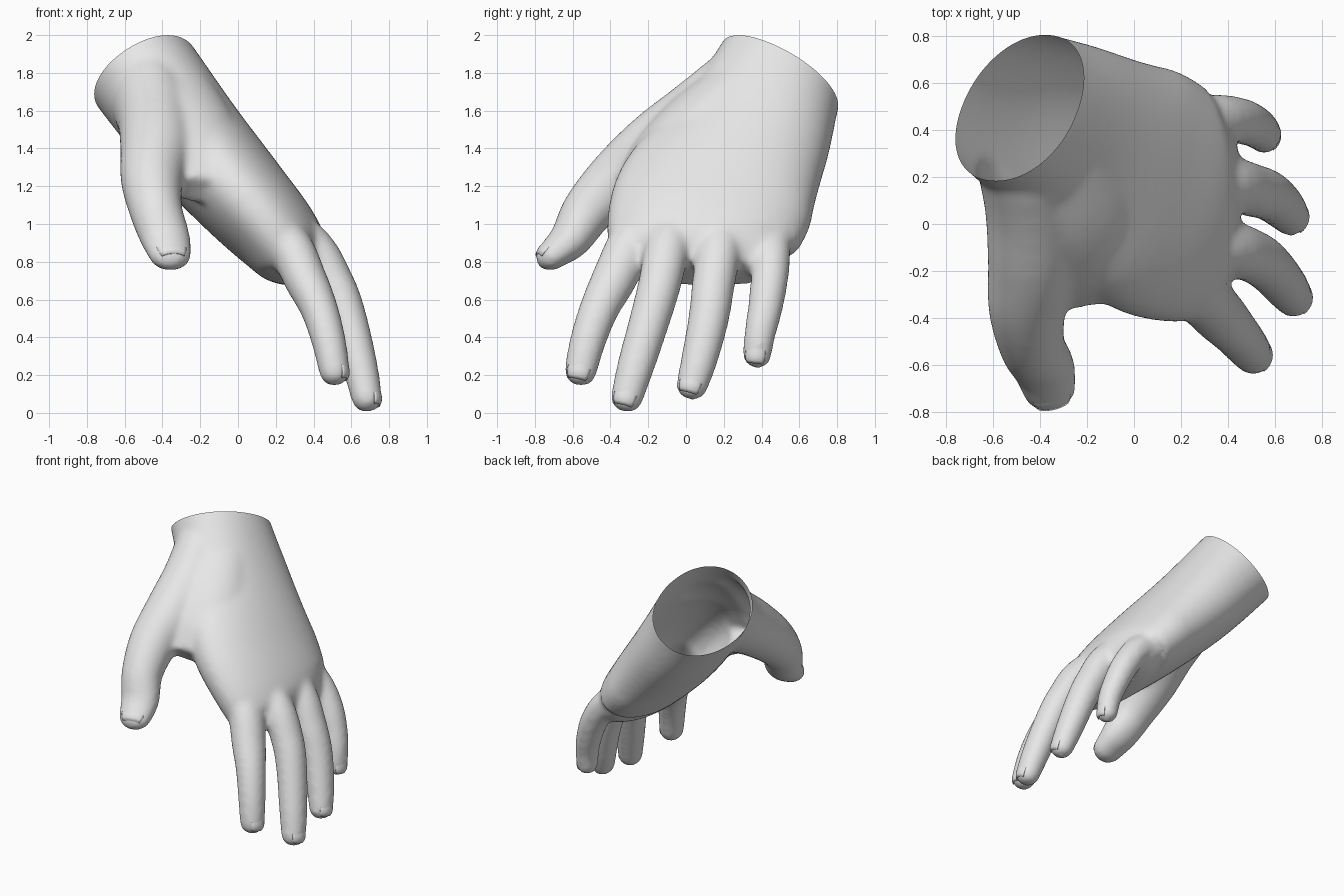
import bpy, bmesh, math
from mathutils import Vector

if "Cube" in bpy.data.objects:
    bpy.data.objects.remove(bpy.data.objects["Cube"])

skin = bpy.data.materials.new("light_grey_skin")
skin.diffuse_color = (0.8, 0.8, 0.8, 1)
skin.use_nodes = True
skin.node_tree.nodes["Principled BSDF"].inputs["Base Color"].default_value = skin.diffuse_color

ACROSS = Vector((0.2, 0.956, -0.23))   # from thumb side to little finger side


def spline(pts, steps=6):
    """Smooth path through tuples of any length."""
    p = [Vector(a) for a in pts]
    p = [2 * p[0] - p[1]] + p + [2 * p[-1] - p[-2]]
    out = []
    for i in range(1, len(p) - 2):
        a, b, c, d = p[i - 1:i + 3]
        for s in range(steps):
            t = s / steps
            out.append(0.5 * (2 * b + (c - a) * t + (2 * a - 5 * b + 4 * c - d) * t * t
                              + (3 * b - a - 3 * c + d) * t ** 3))
    return out + [p[-2]]


def loft(bm, sections, across, sides=32, power=2.0, round_tip=False):
    """Closed tube through (x, y, z, half width, half thickness)."""
    path = spline(sections)
    rings = []
    for i, s in enumerate(path):
        c = Vector(s[:3])
        d = Vector(path[min(i + 1, len(path) - 1)][:3]) - Vector(path[max(i - 1, 0)][:3])
        d.normalize()
        w = (across - d * across.dot(d)).normalized()
        n = w.cross(d)
        rings.append((c, d, w, n, s[3], s[4]))
    if round_tip:
        c, d, w, n, a, b = rings[-1]
        for k in (0.35, 0.65, 0.85, 0.97):
            f = math.sqrt(1 - k * k)
            rings.append((c + d * a * 0.85 * k, d, w, n, a * f, b * f))
    loops = []
    for c, d, w, n, a, b in rings:
        loop = []
        for j in range(sides):
            t = 2 * math.pi * j / sides
            x, y = math.cos(t), math.sin(t)
            x = math.copysign(abs(x) ** (2 / power), x)
            y = math.copysign(abs(y) ** (2 / power), y)
            loop.append(bm.verts.new(c + w * a * x + n * b * y))
        loops.append(loop)
    for l0, l1 in zip(loops, loops[1:]):
        for j in range(sides):
            k = (j + 1) % sides
            bm.faces.new((l0[j], l0[k], l1[k], l1[j]))
    bm.faces.new(loops[0])
    bm.faces.new(loops[-1])
    return rings[-5] if round_tip else rings[-1]


def finish(name, bm):
    bmesh.ops.recalc_face_normals(bm, faces=bm.faces)
    me = bpy.data.meshes.new(name)
    bm.to_mesh(me)
    bm.free()
    me.materials.append(skin)
    ob = bpy.data.objects.new(name, me)
    bpy.context.collection.objects.link(ob)
    return ob


bm = bmesh.new()

# wrist and palm
loft(bm, [(-0.62, 0.60, 1.96, 0.355, 0.295), (-0.49, 0.49, 1.78, 0.355, 0.298),
          (-0.25, 0.345, 1.46, 0.43, 0.285), (0.00, 0.17, 1.17, 0.53, 0.26),
          (0.20, 0.09, 0.95, 0.515, 0.23), (0.29, 0.085, 0.83, 0.455, 0.195),
          (0.355, 0.08, 0.745, 0.39, 0.12)],
     ACROSS, sides=48, power=2.1)

# fingers, each rooted inside the palm
fingers = {
    "index": [(0.08, -0.22, 1.06, 0.10), (0.26, -0.29, 0.90, 0.125), (0.36, -0.385, 0.70, 0.12),
              (0.43, -0.46, 0.55, 0.106), (0.48, -0.52, 0.38, 0.097), (0.512, -0.56, 0.215, 0.087)],
    "middle": [(0.07, 0.00, 1.10, 0.11), (0.37, -0.09, 0.90, 0.12), (0.51, -0.14, 0.68, 0.115),
               (0.58, -0.19, 0.50, 0.109), (0.645, -0.265, 0.25, 0.10), (0.683, -0.315, 0.075, 0.087)],
    "ring": [(0.11, 0.23, 1.06, 0.11), (0.375, 0.18, 0.89, 0.118), (0.50, 0.145, 0.68, 0.115),
             (0.575, 0.12, 0.50, 0.109), (0.637, 0.07, 0.28, 0.098), (0.67, 0.03, 0.14, 0.085)],
    "little": [(0.16, 0.47, 1.00, 0.08), (0.34, 0.455, 0.85, 0.10), (0.45, 0.44, 0.69, 0.10),
               (0.515, 0.415, 0.53, 0.092), (0.547, 0.39, 0.41, 0.084), (0.557, 0.376, 0.30, 0.077)],
}
tips = {}
for name, pts in fingers.items():
    tips[name] = loft(bm, [p + (p[3] * 0.95,) for p in pts], ACROSS, sides=24, round_tip=True)

# thumb with its fleshy base running up into the wrist
tips["thumb"] = loft(bm, [(-0.53, 0.45, 1.82, 0.19, 0.23), (-0.47, 0.25, 1.66, 0.20, 0.245),
                          (-0.435, 0.06, 1.54, 0.20, 0.22),
                          (-0.43, -0.15, 1.40, 0.195, 0.20), (-0.455, -0.35, 1.24, 0.168, 0.172),
                          (-0.435, -0.515, 1.075, 0.142, 0.14), (-0.385, -0.61, 0.925, 0.134, 0.112),
                          (-0.36, -0.705, 0.84, 0.117, 0.083)],
                     Vector((1, 0.1, -0.1)), sides=24, round_tip=True)

# flesh between thumb and index finger
loft(bm, [(-0.36, 0.32, 1.68, 0.24, 0.22), (-0.27, 0.05, 1.48, 0.28, 0.21),
          (-0.22, -0.15, 1.31, 0.25, 0.17), (-0.20, -0.30, 1.18, 0.17, 0.09)],
     Vector((0.9, -0.2, -0.4)), sides=28)

# fuse all parts into one smooth skin
raw = finish("hand_parts", bm)
rem = raw.modifiers.new("fuse", 'REMESH')
rem.mode = 'VOXEL'
rem.voxel_size = 0.017
sm = raw.modifiers.new("soften", 'SMOOTH')
sm.factor = 0.5
sm.iterations = 20
dg = bpy.context.evaluated_depsgraph_get()
fused = bpy.data.meshes.new_from_object(raw.evaluated_get(dg))
bpy.data.objects.remove(raw)

# open the wrist along a slanted plane
bm = bmesh.new()
bm.from_mesh(fused)
bmesh.ops.bisect_plane(bm, geom=bm.verts[:] + bm.edges[:] + bm.faces[:],
                       plane_co=(-0.49, 0.49, 1.775), plane_no=(-0.65, 0.70, 1.0),
                       clear_outer=True)
for f in bm.faces:
    f.smooth = True
    f.material_index = 0
hand = finish("hand", bm)

# nails, thin curved plates sunk into the fingertips
for name, (c, d, w, n, a, b) in tips.items():
    side = 1 if n.dot(Vector((0.8, -0.3, 0.6))) > 0 else -1
    if name == "thumb":
        side = 1 if n.y < 0 else -1
    bm = bmesh.new()
    grid = []
    for i in range(7):
        along = -0.6 + 1.15 * i / 6
        f = 0.925 * math.sqrt(1 - max(0, along / 0.85) ** 2)
        row = []
        for j in range(9):
            t = math.radians(-48 + 96 * j / 8)
            row.append(bm.verts.new(c + d * a * along + w * a * f * math.sin(t)
                                    + n * side * b * f * math.cos(t)))
        grid.append(row)
    for r0, r1 in zip(grid, grid[1:]):
        for j in range(8):
            bm.faces.new((r0[j], r0[j + 1], r1[j + 1], r1[j])).smooth = True
    nail = finish(name + "_nail", bm)
    thick = nail.modifiers.new("thickness", 'SOLIDIFY')
    thick.thickness = 0.006
    thick.offset = 0
